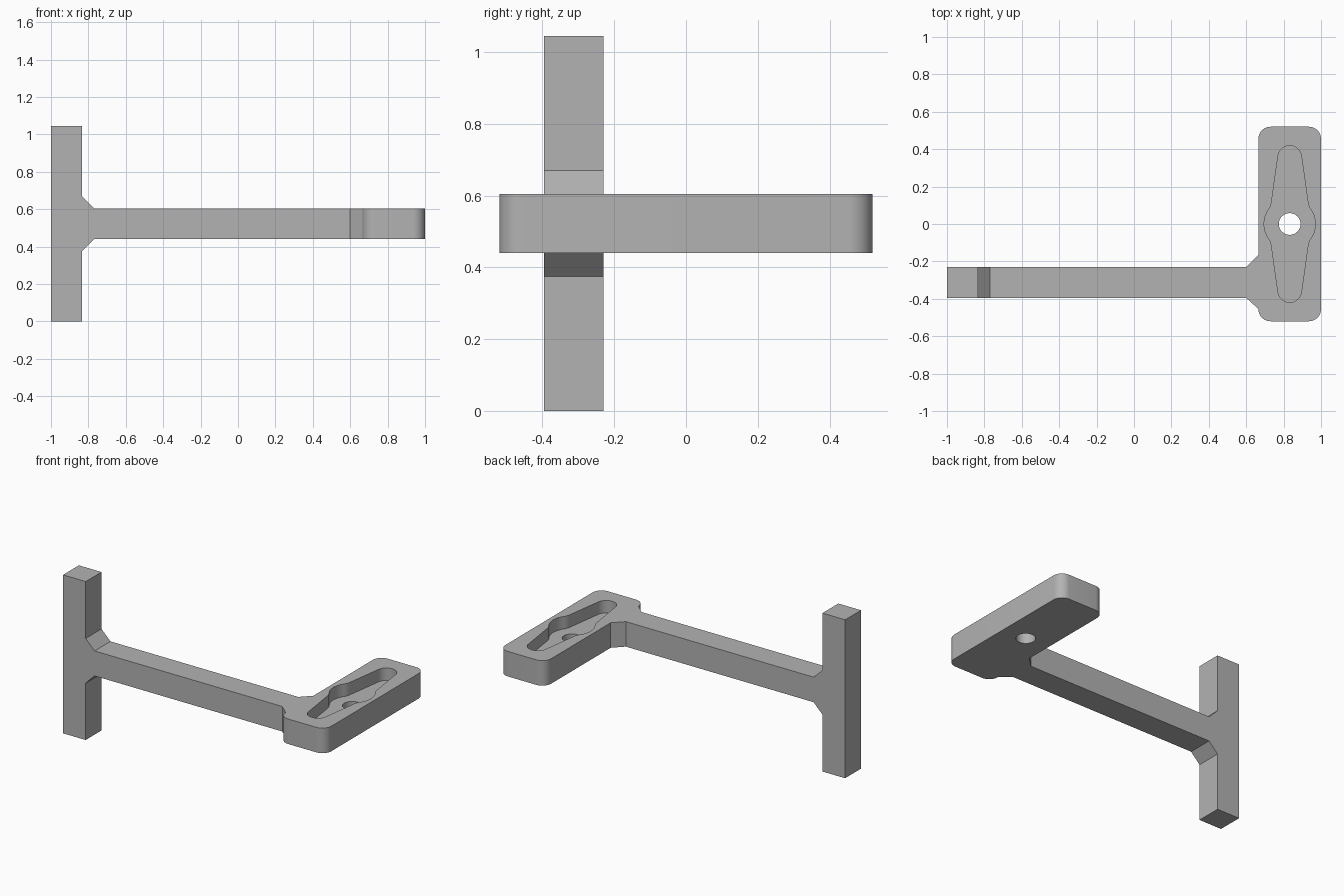
import bpy, bmesh
from math import cos, sin, radians, pi
from mathutils import Vector

cube = bpy.data.objects.get("Cube")
if cube:
    bpy.data.objects.remove(cube)

grey = bpy.data.materials.new("plain grey")
grey.use_nodes = True
grey.diffuse_color = (0.45, 0.45, 0.45, 1)
grey.node_tree.nodes["Principled BSDF"].inputs["Base Color"].default_value = grey.diffuse_color

BAR = 0.165                    # bar thickness
Y0, Z0 = -0.395, 0.44          # front and underside of the arm
G = 0.065                      # gusset size
HX, HALF_W, HALF_L = 0.8325, 0.1675, 0.52


def extrude(name, points, offset):
    """Solid made by sweeping a closed outline along an offset."""
    bm = bmesh.new()
    face = bm.faces.new([bm.verts.new(p) for p in points])
    swept = bmesh.ops.extrude_face_region(bm, geom=[face])["geom"]
    verts = [v for v in swept if isinstance(v, bmesh.types.BMVert)]
    bmesh.ops.translate(bm, verts=verts, vec=Vector(offset))
    bmesh.ops.recalc_face_normals(bm, faces=bm.faces)
    mesh = bpy.data.meshes.new(name)
    bm.to_mesh(mesh)
    bm.free()
    mesh.materials.append(grey)
    obj = bpy.data.objects.new(name, mesh)
    bpy.context.collection.objects.link(obj)
    return obj


def arc(cx, cy, r, start, end, steps):
    angles = [radians(start + (end - start) * i / steps) for i in range(steps + 1)]
    return [(cx + r * cos(a), cy + r * sin(a)) for a in angles]


def boolean(target, tool, operation):
    mod = target.modifiers.new(operation.lower(), "BOOLEAN")
    mod.operation, mod.solver, mod.object = operation, "EXACT", tool
    bpy.context.view_layer.objects.active = target
    bpy.ops.object.modifier_apply(modifier=mod.name)
    bpy.data.objects.remove(tool)


# Upright post and arm, one T-shaped profile mirrored about the arm's middle
mid = Z0 + BAR / 2
lower = [(-1, 0), (-1 + BAR, 0), (-1 + BAR, Z0 - G), (-1 + BAR + G, Z0), (0.6, Z0)]
upper = [(x, 2 * mid - z) for x, z in reversed(lower)]
frame = extrude("post_and_arm", [(x, Y0, z) for x, z in lower + upper], (0, BAR, 0))

# Rounded head plate, with gussets flaring from the arm
R = 0.065
cx, cy = HALF_W - R, HALF_L - R
outline = (arc(HX + cx, cy, R, 0, 90, 10) + arc(HX - cx, cy, R, 90, 180, 10)
           + [(0.665, Y0 + BAR + G), (0.6, Y0 + BAR), (0.6, Y0), (0.665, Y0 - G + 0.006)]
           + arc(HX - cx, -cy, R, 180, 270, 10)[1:] + arc(HX + cx, -cy, R, 270, 360, 10))
head = extrude("head_plate", [(x, y, Z0) for x, y in outline], (0, 0, BAR))

# Recess: round hub with two tapered, round-ended lobes
half = arc(0, 0, 0.137, -36, 36, 10) + [(0.104, 0.092), (0.098, 0.112)]
half += arc(0, 0.356, 0.063, 8, 172, 16)
half += [(-0.098, 0.112), (-0.104, 0.092)]
recess = half + [(-x, -y) for x, y in half]
FLOOR = Z0 + BAR / 2
pocket = extrude("pocket_cutter", [(HX + x, y, FLOOR) for x, y in recess], (0, 0, 0.2))
boolean(head, pocket, "DIFFERENCE")

# Through hole in the middle of the recess
hole = extrude("hole_cutter", [(x, y, Z0 - 0.1) for x, y in arc(HX, 0, 0.058, 0, 352.5, 47)], (0, 0, 0.4))
boolean(head, hole, "DIFFERENCE")

# Join the head to the arm as one solid bracket
boolean(head, frame, "UNION")
head.name = "bracket"
bpy.ops.object.select_all(action="DESELECT")
head.select_set(True)
bpy.context.view_layer.objects.active = head
bpy.ops.object.shade_smooth_by_angle(angle=radians(25))
